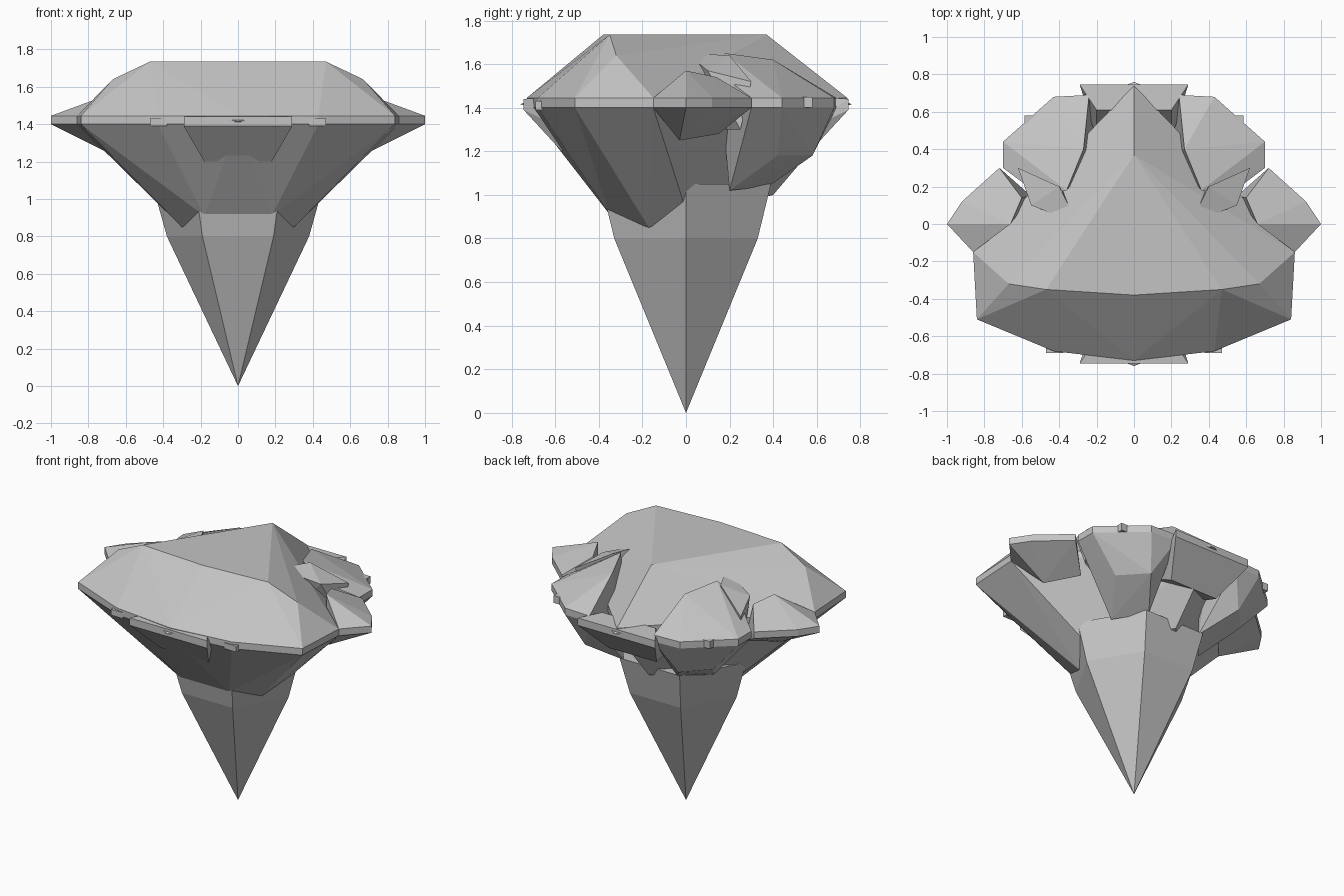
import bpy, bmesh

cube = bpy.data.objects.get("Cube")
if cube:
    bpy.data.objects.remove(cube, do_unlink=True)

stone = bpy.data.materials.new("stone_grey")
stone.use_nodes = True
stone.diffuse_color = (0.55, 0.55, 0.55, 1)
stone.node_tree.nodes["Principled BSDF"].inputs["Base Color"].default_value = stone.diffuse_color

LOW, HIGH = 1.4, 1.445  # girdle edges


def rim(*points):
    return [(x, y, z) for x, y in points for z in (LOW, HIGH)]


def mirrored(points):
    return points + [(-x, y, z) for x, y, z in points if x]


def chunk(name, points):
    """Faceted rock piece spanning the given corners."""
    bm = bmesh.new()
    for p in points:
        bm.verts.new(p)
    hull = bmesh.ops.convex_hull(bm, input=bm.verts)
    loose = set(hull["geom_interior"]) | set(hull["geom_unused"])
    bmesh.ops.delete(bm, geom=[v for v in loose if isinstance(v, bmesh.types.BMVert)], context='VERTS')
    bmesh.ops.recalc_face_normals(bm, faces=bm.faces)
    mesh = bpy.data.meshes.new(name)
    bm.to_mesh(mesh)
    bm.free()
    mesh.materials.append(stone)
    obj = bpy.data.objects.new(name, mesh)
    bpy.context.collection.objects.link(obj)


def pair(name, points):
    for side, s in (("left", 1), ("right", -1)):
        chunk(f"{side}_{name}", [(s * x, y, z) for x, y, z in points])


# Main rock: flat top, narrow girdle, tapered underside
chunk("main_rock", mirrored(
    rim((0, -.73), (.43, -.68), (.84, -.51), (.86, -.15), (0, .74))
    + [(0, -.38, 1.735), (.47, -.35, 1.735), (0, .37, 1.735), (.67, -.32, 1.64),
       (.18, -.35, .91), (.3, -.17, .85), (.38, 0, .93), (0, .4, 1)]))

# Rear boulders either side of the back ridge
pair("rear_boulder", rim((.7, .3), (.7, .44), (.43, .68), (.24, .69)) + [
    (.36, .18, 1.65), (.27, .4, 1.62), (.5, .15, 1.56),
    (.5, .42, 1.18), (.35, .58, 1.18), (.35, .2, 1.02), (.2, .38, 1.04)])
pair("rear_ledge", [
    (.3, 0, 1.65), (.4, .2, 1.64), (.55, .1, 1.57), (.62, .3, 1.52),
    (.3, .1, 1.3), (.6, .25, 1.3)])

# Pointed shards at the sides
pair("side_shard", rim((1, 0), (.92, .12), (.72, .3), (.86, -.15)) [::1] + [
    (.66, 0, 1.57), (.6, .14, 1.54), (.83, .02, 1.5),
    (.7, -.03, 1.25), (.55, .15, 1.28)])

# Wedges at the front and back of the girdle
for name, s in (("front_wedge", -1), ("back_wedge", 1)):
    chunk(name, mirrored([
        (.29, s * .745, 1.39), (.29, s * .745, 1.44), (.2, s * .61, 1.45),
        (.18, s * .57, 1.2), (.2, s * .45, 1.25)]))
    chunk(name + "_tip", mirrored([
        (.05, s * .74, 1.41), (.05, s * .74, 1.425), (0, s * .76, 1.415)]))

# Small chips on the girdle
pair("rear_chip", [(x, y, z) for x in (.51, .585) for y in (.51, .58) for z in (1.4, 1.45)])
pair("front_chip", [(x, y, z) for x in (.38, .47) for y in (-.69, -.65) for z in (1.39, 1.43)])

# Six-sided spike
for z0, r0, z1, r1, name in ((0, 0, .8, .38, "spike"), (.8, .38, 1.05, .45, "spike_collar")):
    bpy.ops.mesh.primitive_cone_add(vertices=6, radius1=r0, radius2=r1, depth=z1 - z0,
                                    location=(0, 0, (z0 + z1) / 2), rotation=(0, 0, 3.14159 / 6))
    spike = bpy.context.object
    spike.name = name
    spike.data.materials.append(stone)
